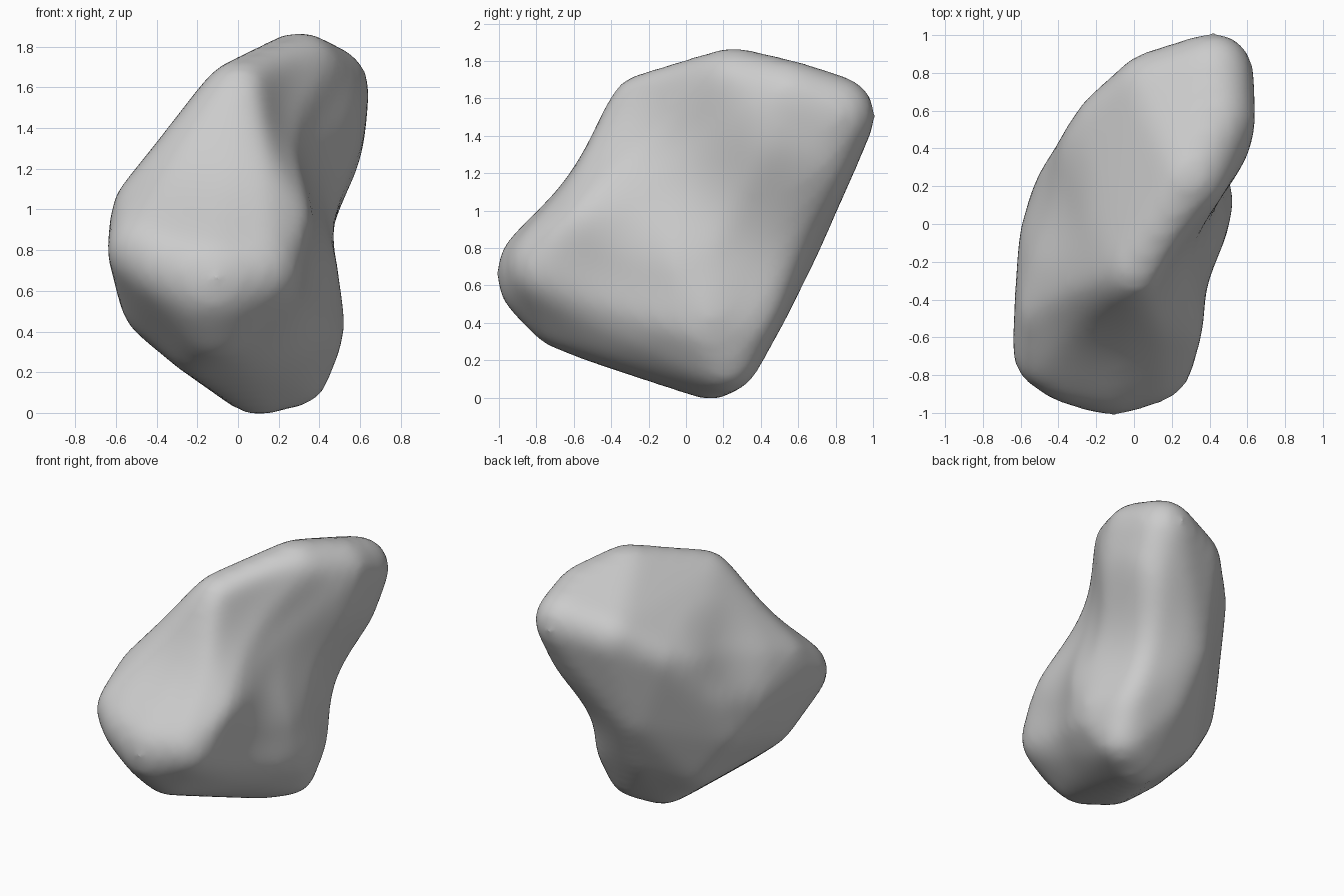
import bpy
import bmesh
from mathutils import Matrix, Vector

cube = bpy.data.objects.get("Cube")
if cube:
    bpy.data.objects.remove(cube, do_unlink=True)

# Rounded corners that span the boulder: x, y, z, radius
CORNERS = [
    (.42, .8, 1.51, .2), (.44, .55, 1.6, .19), (.3, .25, 1.66, .2),      # high rear lobe
    (.1, .71, 1.44, .19), (.01, -.22, 1.54, .18), (-.14, .53, 1.29, .16),  # upper left
    (-.24, .34, 1.2, .17), (-.34, .21, .95, .16), (-.36, .1, .68, .18),  # left wall
    (-.17, .17, .38, .17), (.03, .52, .85, .19), (.08, .37, .5, .17),    # rear face
    (-.44, -.68, .8, .19), (-.42, -.45, .98, .19), (-.42, -.1, .85, .18),  # front left lobe
    (-.12, -.72, .66, .28), (-.33, -.72, .74, .22), (.08, -.72, .7, .22),  # blunt nose
    (.23, -.65, .86, .1), (-.1, -.65, .47, .2),
    (-.35, -.38, .57, .22), (-.16, -.43, .4, .21),                       # lower left
    (.1, .13, .18, .18), (.27, .21, .21, .17), (.345, .1, .38, .16),     # foot
]
SOFTENING = .018  # extra radius lost again to smoothing

# Broad hollows: centre, reach, push
HOLLOWS = [
    ((.38, -.1, 1.28), .62, (-.13, .03, 0)),
    ((.53, .4, .86), .55, (-.11, -.07, 0)),
    ((.36, -.4, .62), .42, (-.05, 0, 0)),
    ((-.1, -.62, 1.2), .55, (0, .05, -.04)),
    ((-.38, .12, 1.22), .4, (.035, -.02, -.01)),
]


def bake(obj):
    """Replace the mesh with its modified result."""
    graph = bpy.context.evaluated_depsgraph_get()
    mesh = bpy.data.meshes.new_from_object(obj.evaluated_get(graph))
    obj.modifiers.clear()
    obj.data = mesh


def soften(obj, rounds):
    mod = obj.modifiers.new("soften", 'SMOOTH')
    mod.factor = .5
    mod.iterations = rounds


# Wrap a hull around the corners
bm = bmesh.new()
for x, y, z, r in CORNERS:
    bmesh.ops.create_icosphere(bm, subdivisions=3, radius=r + SOFTENING,
                               matrix=Matrix.Translation((x, y, z)))
bmesh.ops.delete(bm, geom=bm.edges[:], context='EDGES_FACES')
bmesh.ops.convex_hull(bm, input=bm.verts[:])
inside = [v for v in bm.verts if not v.link_faces]
bmesh.ops.delete(bm, geom=inside, context='VERTS')
bmesh.ops.recalc_face_normals(bm, faces=bm.faces[:])
mesh = bpy.data.meshes.new("boulder")
bm.to_mesh(mesh)
bm.free()
boulder = bpy.data.objects.new("boulder", mesh)
bpy.context.collection.objects.link(boulder)

# Even out the surface, then press in the hollows
remesh = boulder.modifiers.new("remesh", 'REMESH')
remesh.mode = 'VOXEL'
remesh.voxel_size = .035
soften(boulder, 8)
bake(boulder)
for v in boulder.data.vertices:
    shift = Vector()
    for centre, reach, push in HOLLOWS:
        near = 1 - ((v.co - Vector(centre)).length / reach) ** 2
        if near > 0:
            shift += Vector(push) * near ** 2
    v.co += shift
soften(boulder, 14)
bake(boulder)

# Stone colour and smooth shading
stone = bpy.data.materials.new("grey stone")
stone.use_nodes = True
colour = (.6, .6, .6, 1)
stone.diffuse_color = colour
stone.node_tree.nodes["Principled BSDF"].inputs["Base Color"].default_value = colour
boulder.data.materials.clear()
boulder.data.materials.append(stone)
boulder.data.polygons.foreach_set("use_smooth", [True] * len(boulder.data.polygons))
boulder.data.update()
